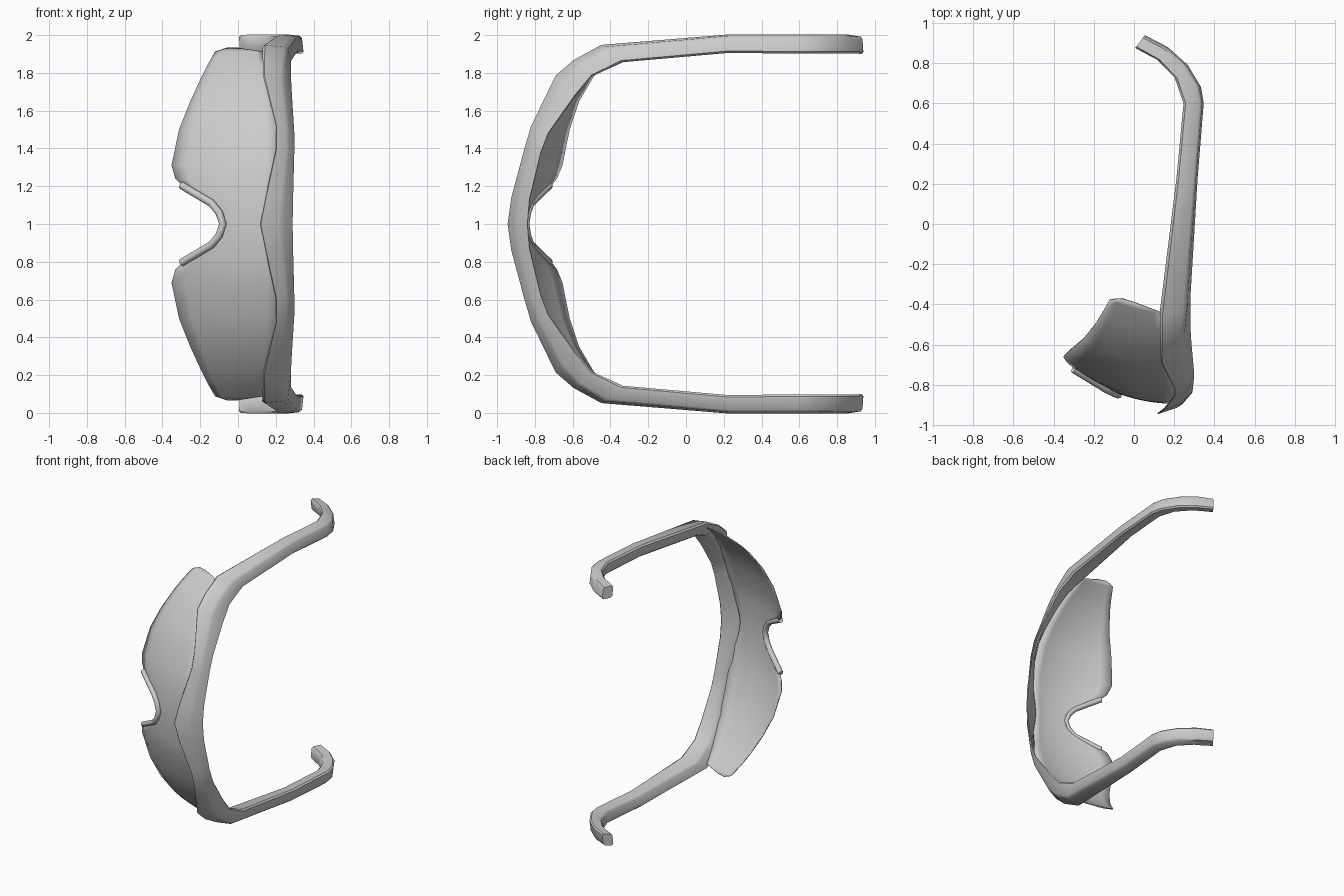
import bpy
import bmesh
import math
from mathutils import Vector

cube = bpy.data.objects.get("Cube")
if cube:
    bpy.data.objects.remove(cube)

grey = bpy.data.materials.new("plain_grey")
grey.use_nodes = True
COLOUR = (0.6, 0.6, 0.6, 1)
grey.diffuse_color = COLOUR
grey.node_tree.nodes["Principled BSDF"].inputs["Base Color"].default_value = COLOUR


def finish(obj, angle=40):
    obj.data.materials.append(grey)
    bpy.ops.object.select_all(action="DESELECT")
    obj.select_set(True)
    bpy.context.view_layer.objects.active = obj
    bpy.ops.object.shade_smooth_by_angle(angle=math.radians(angle))


def loft(name, rows, closed):
    """Skin a list of equal point rows; closed rows become a capped tube."""
    bm = bmesh.new()
    grid = [[bm.verts.new(p) for p in row] for row in rows]
    n = len(rows[0])
    for a, b in zip(grid, grid[1:]):
        for i in range(n if closed else n - 1):
            j = (i + 1) % n
            bm.faces.new((a[i], a[j], b[j], b[i]))
    if closed:
        bm.faces.new(grid[0])
        bm.faces.new(grid[-1])
    bmesh.ops.recalc_face_normals(bm, faces=bm.faces)
    mesh = bpy.data.meshes.new(name)
    bm.to_mesh(mesh)
    bm.free()
    obj = bpy.data.objects.new(name, mesh)
    bpy.context.collection.objects.link(obj)
    return obj


def both_sides(rows):
    """Mirror rows about the middle plane; the first row lies on it."""
    flip = [[Vector((p[0], p[1], 2 - p[2])) for p in row] for row in rows]
    return flip[:0:-1] + rows


def section(low, up, bend, outer, inner):
    """Rounded four-cornered section from its low outer and top inner edge."""
    low, up = Vector(low), Vector(up)
    low.z += 1
    up.z += 1
    mid = (low + up) / 2
    top = Vector((up.x, up.y if bend else low.y, low.z))
    under = Vector((low.x, low.y if bend else up.y, up.z))
    corners = [low, mid.lerp(top, outer), up, mid.lerp(under, inner)]
    ring = []
    for i, c in enumerate(corners):
        ring += [c.lerp(corners[i - 1], 0.13), c.lerp(corners[(i + 1) % 4], 0.13)]
    return ring


# Brow bar running into the hooked temples: low edge, top edge, bend, fullness
stations = [
    ((.105, -.95, 0), (.298, -.83, 0), 0, .3, .1),
    ((.135, -.93, .14), (.299, -.82, .13), 0, .3, .1),
    ((.195, -.86, .40), (.303, -.76, .38), 0, .3, .1),
    ((.195, -.825, .52), (.303, -.72, .48), 0, .3, .1),
    ((.125, -.695, .79), (.292, -.58, .67), 0, .4, .2),
    ((.125, -.60, .87), (.285, -.49, .78), 0, .5, .4),
    ((.125, -.45, .95), (.285, -.33, .855), 0, .7, .7),
    ((.21, .23, 1.005), (.318, .23, .905), 1, .8, .8),
    ((.245, .60, 1.005), (.348, .60, .90), 1, .8, .8),
    ((.20, .73, 1.005), (.335, .68, .90), 1, .8, .8),
    ((.11, .82, 1.005), (.27, .79, .90), 1, .8, .8),
    ((.05, .85, 1.005), (.17, .88, .90), 1, .8, .8),
    ((.005, .875, 1.0), (.055, .94, .90), 1, .8, .8),
]
finish(loft("frame", both_sides([section(*s) for s in stations]), True))


def lens_y(x, s):
    return -.89 + .35 * s**2 + .23 * s**4 + .65 * (x - .2)**2


# Wraparound shield lens: side position, lower edge, upper edge
edges = [(0, -.08, .16), (.05, -.09, .165), (.1, -.13, .175), (.2, -.29, .20),
         (.24, -.33, .21), (.31, -.35, .22), (.5, -.31, .22), (.65, -.25, .20),
         (.78, -.19, .17), (.84, -.16, .15), (.91, -.12, .13), (.93, -.06, .0)]
COLUMNS = 8
rows = []
for s, lo, hi in edges:
    xs = [lo + (hi - lo) * i / COLUMNS for i in range(COLUMNS + 1)]
    rows.append([Vector((x, lens_y(x, s), 1 + s)) for x in xs])
lens = loft("lens", both_sides(rows), False)
solid = lens.modifiers.new("thickness", "SOLIDIFY")
solid.thickness = 0.008
solid.offset = 0
finish(lens)

# Nose piece: a bent tube following the notch
half = [(-.08, 0), (-.10, .06), (-.14, .11), (-.30, .205)]
path = [(x, -s) for x, s in half[:0:-1]] + half
points = [Vector((x, lens_y(x, s) - .01, 1 + s)) for x, s in path]
rings = []
for i, p in enumerate(points):
    along = (points[min(i + 1, len(points) - 1)] - points[max(i - 1, 0)]).normalized()
    side = along.cross(Vector((0, 1, 0))).normalized()
    depth = along.cross(side)
    rings.append([p + .02 * (side * math.cos(a) + depth * math.sin(a))
                  for a in (k * math.tau / 8 for k in range(8))])
finish(loft("nose_piece", rings, True), 50)
